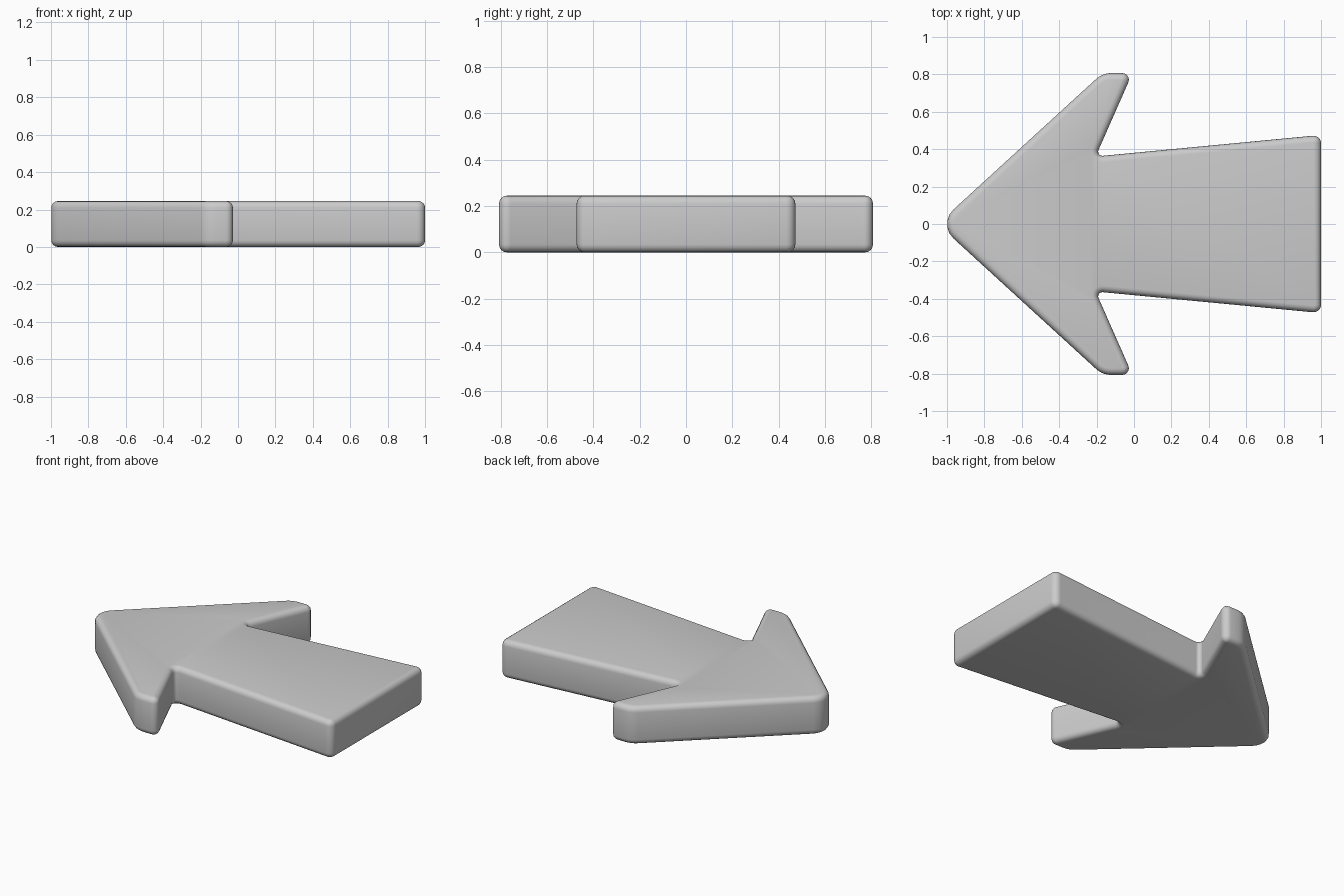
import bpy, bmesh, math
from mathutils import Vector

if "Cube" in bpy.data.objects:
    bpy.data.objects.remove(bpy.data.objects["Cube"])

HEIGHT, EDGE = 0.245, 0.035
ARC, RIM = 5, 4          # segments per outline corner / per rounded rim

# Upper half of the arrow outline: x, y, corner radius
half = [(1.0, 0.476, 0.04), (-0.205, 0.361, 0.022), (-0.008, 0.807, 0.036),
        (-0.168, 0.807, 0.12)]
tip = [(-1.05, 0.0, 0.105)]
corners = half + tip + [(x, -y, r) for x, y, r in reversed(half)]


def rounded_outline(pts):
    """Counter-clockwise outline as (point, outward normal) pairs."""
    out = []
    for i, (x, y, r) in enumerate(pts):
        p = Vector((x, y))
        before = (p - Vector(pts[i - 1][:2])).normalized()
        after = (Vector(pts[(i + 1) % len(pts)][:2]) - p).normalized()
        turn = math.atan2(before.cross(after), before.dot(after))
        side = 1 if turn > 0 else -1
        n0 = Vector((before.y, -before.x))
        n1 = Vector((after.y, -after.x))
        centre = p - (n0 + n1).normalized() * side * r / math.cos(turn / 2)
        a0 = math.atan2(n0.y, n0.x)
        for k in range(ARC + 1):
            a = a0 + turn * k / ARC
            n = Vector((math.cos(a), math.sin(a)))
            out.append((centre + n * side * r, n))
    return out


outline = rounded_outline(corners)

# Rim profile: inset and height, bottom to top
quarter = [(EDGE * (1 - math.sin(math.pi / 2 * k / RIM)),
            EDGE * (1 - math.cos(math.pi / 2 * k / RIM))) for k in range(RIM + 1)]
profile = quarter + [(d, HEIGHT - z) for d, z in reversed(quarter)]

# Skin the rings and cap both ends
bm = bmesh.new()
rings = [[bm.verts.new((*(p - n * d), z)) for p, n in outline] for d, z in profile]
count = len(outline)
for low, high in zip(rings, rings[1:]):
    for i in range(count):
        j = (i + 1) % count
        bm.faces.new((low[i], low[j], high[j], high[i]))
bm.faces.new(rings[-1])
bm.faces.new(rings[0][::-1])

mesh = bpy.data.meshes.new("arrow")
bm.to_mesh(mesh)
bm.free()
arrow = bpy.data.objects.new("arrow", mesh)
bpy.context.collection.objects.link(arrow)
bpy.context.view_layer.objects.active = arrow
arrow.select_set(True)
bpy.ops.object.shade_smooth_by_angle(angle=math.radians(30))
